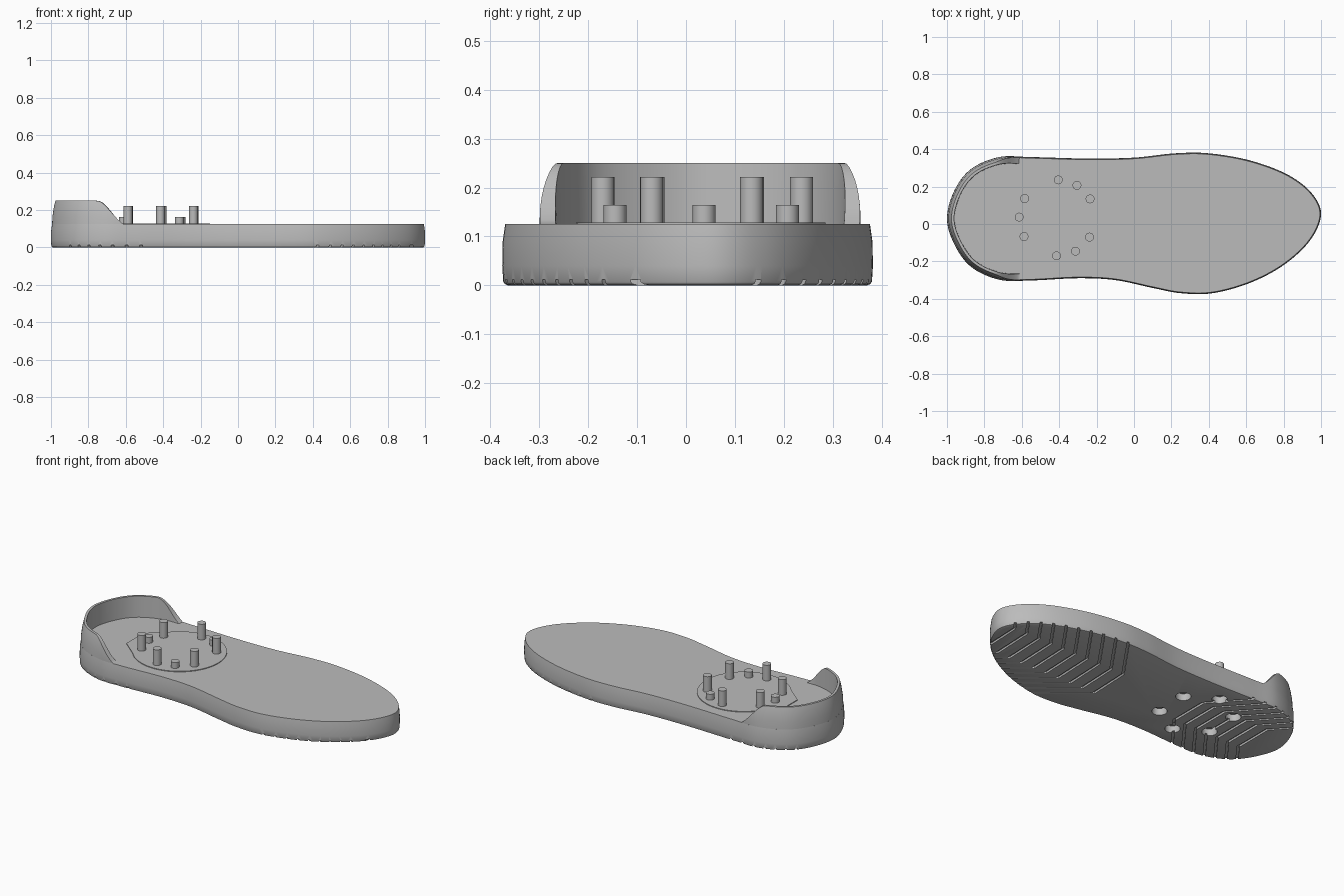
import bpy, bmesh, math
from mathutils import Vector

cube = bpy.data.objects.get("Cube")
if cube:
    bpy.data.objects.remove(cube, do_unlink=True)

grey = bpy.data.materials.new("light_grey")
grey.use_nodes = True
grey.diffuse_color = (0.5, 0.5, 0.5, 1)
grey.node_tree.nodes["Principled BSDF"].inputs["Base Color"].default_value = (0.5, 0.5, 0.5, 1)

FLOOR, RIM = 0.125, 0.252


def make(name, bm, smooth=True):
    bmesh.ops.recalc_face_normals(bm, faces=bm.faces)
    mesh = bpy.data.meshes.new(name)
    bm.to_mesh(mesh)
    bm.free()
    obj = bpy.data.objects.new(name, mesh)
    bpy.context.collection.objects.link(obj)
    mesh.materials.append(grey)
    bpy.ops.object.select_all(action='DESELECT')
    obj.select_set(True)
    bpy.context.view_layer.objects.active = obj
    if smooth:
        bpy.ops.object.shade_smooth_by_angle(angle=math.radians(35))
    return obj


def bridge(bm, a, b, closed=True):
    n = len(a)
    for i in range(n if closed else n - 1):
        j = (i + 1) % n
        bm.faces.new((a[i], a[j], b[j], b[i]))


def closed_spline(pts, steps):
    out, n = [], len(pts)
    for i in range(n):
        a, b, c, d = (Vector(pts[(i + k - 1) % n]) for k in range(4))
        for s in range(steps):
            t = s / steps
            out.append(0.5 * (2 * b + (c - a) * t + (2 * a - 5 * b + 4 * c - d) * t ** 2
                              + (3 * b - a - 3 * c + d) * t ** 3))
    return out


def inset(i, d):
    n = len(outline)
    t = (outline[(i + 1) % n] - outline[i - 1]).normalized()
    return outline[i] + Vector((-t.y, t.x)) * d


def add_cylinder(bm, x, y, r, z0, z1):
    rings = []
    for z in (z0, z1):
        rings.append([bm.verts.new((x + r * math.cos(k * math.tau / 24),
                                    y + r * math.sin(k * math.tau / 24), z)) for k in range(24)])
        bm.faces.new(rings[-1])
    bridge(bm, *rings)


# Footprint, counter-clockwise from the heel
outline = closed_spline([
    (-1, .03), (-.96, -.11), (-.87, -.23), (-.72, -.298), (-.55, -.302), (-.3, -.29),
    (-.1, -.3), (.1, -.342), (.25, -.37), (.42, -.37), (.62, -.315), (.8, -.22),
    (.94, -.09), (1, .05), (.95, .165), (.82, .265), (.62, .34), (.4, .378),
    (.22, .378), (0, .355), (-.25, .35), (-.55, .358), (-.72, .358), (-.87, .295),
    (-.96, .18)], 10)
count = len(outline)

# Sole slab with a rounded lower edge
bm = bmesh.new()
previous = None
for z, d in ((0, .012), (.003, .005), (.008, .002), (.04, 0), (.09, .001), (FLOOR, .006)):
    ring = [bm.verts.new((*inset(i, d), z)) for i in range(count)]
    if previous:
        bridge(bm, previous, ring)
    else:
        bm.faces.new(ring)
    previous = ring
bm.faces.new(previous)
sole = make("sole", bm, False)


# Tread: chevron grooves cut under the toe and the heel
def add_groove(bm, pts, half=.008):
    pts = [Vector(p) for p in pts]
    pts[0] += (pts[0] - pts[1]) * .4
    pts[-1] += (pts[-1] - pts[-2]) * .4
    rows = [[bm.verts.new((p.x + s * half, p.y, z)) for p in pts]
            for s, z in ((-1, -.02), (1, -.02), (1, .012), (-1, .012))]
    for k in range(4):
        bridge(bm, rows[k], rows[(k + 1) % 4], False)
    for end in (0, -1):
        bm.faces.new([row[end] for row in rows])


grooves = bmesh.new()
for k in range(10):
    s = .085 * k
    add_groove(grooves, [(.36 + s, .38), (.17 + s, .11), (.16 + s, -.15), (.43 + s, -.37)])
for k in range(7):
    s = -.075 * k
    add_groove(grooves, [(-.55 + s, .36), (-.36 + s, .15), (-.36 + s, -.09), (-.52 + s, -.3)])

# Fastener positions
tall_pins = [(-.405, .236), (-.585, .136), (-.235, .134), (-.588, -.067), (-.238, -.07), (-.414, -.17)]
short_pins = [(-.305, .207), (-.614, .037), (-.313, -.145)]
holes = bmesh.new()
for x, y in tall_pins:
    add_cylinder(holes, x, y, .042, -.02, .05)

for name, cutter_bm in (("groove_cutter", grooves), ("hole_cutter", holes)):
    cutter = make(name, cutter_bm, False)
    cutter.hide_render = True
    mod = sole.modifiers.new(name, 'BOOLEAN')
    mod.operation, mod.solver, mod.object = 'DIFFERENCE', 'EXACT', cutter
    bpy.context.view_layer.objects.active = sole
    bpy.ops.object.modifier_apply(modifier=name)
    bpy.data.objects.remove(cutter, do_unlink=True)
bpy.ops.object.select_all(action='DESELECT')
sole.select_set(True)
bpy.context.view_layer.objects.active = sole
bpy.ops.object.shade_smooth_by_angle(angle=math.radians(35))


# Heel cup: wall that leans in and sweeps down to the floor at both ends
def wall_top(x):
    t = min(max((x + .76) / .15, 0), 1)
    return RIM - (RIM - FLOOR) * (.5 * t * t * (3 - 2 * t) + .5 * t ** 1.5)


bm = bmesh.new()
wrapped = [i - count for i in range(count // 2, count)] + list(range(count // 2))
path = [i for i in wrapped if outline[i].x < -.58]
columns = []
for i in path:
    h = wall_top(outline[i].x) - FLOOR
    column = []
    for f in (0, .35, .7, .92, 1):
        lean = h * f / (RIM - FLOOR)
        column.append((*inset(i, .006 + .018 * lean ** 2), FLOOR - .002 + h * f))
    column.append((*inset(i, .038), FLOOR - .002 + h))
    column.append((*inset(i, .04), FLOOR - .002))
    columns.append([bm.verts.new(p) for p in column])
for a, b in zip(columns, columns[1:]):
    bridge(bm, a, b)
make("heel_cup", bm)

# Thin mounting plate: a disc with a short squared tab toward the heel
bm = bmesh.new()
rim = [(-.405 + .255 * math.cos(a), .03 + .255 * math.sin(a))
       for a in (math.radians(-140 + 280 * k / 48) for k in range(49))]
rim += [(-.7, .11), (-.7, -.05)]
low = [bm.verts.new((x, y, FLOOR - .003)) for x, y in rim]
high = [bm.verts.new((x, y, FLOOR + .004)) for x, y in rim]
bridge(bm, low, high)
bm.faces.new(low)
bm.faces.new(high)
make("mounting_plate", bm)

# Upright pins
for label, places, r, bottom, top in (("tall_pin", tall_pins, .0235, .03, .222),
                                      ("short_pin", short_pins, .0235, .1, .164)):
    for k, (x, y) in enumerate(places):
        bm = bmesh.new()
        add_cylinder(bm, x, y, r, bottom, top)
        make(f"{label}_{k + 1}", bm)
